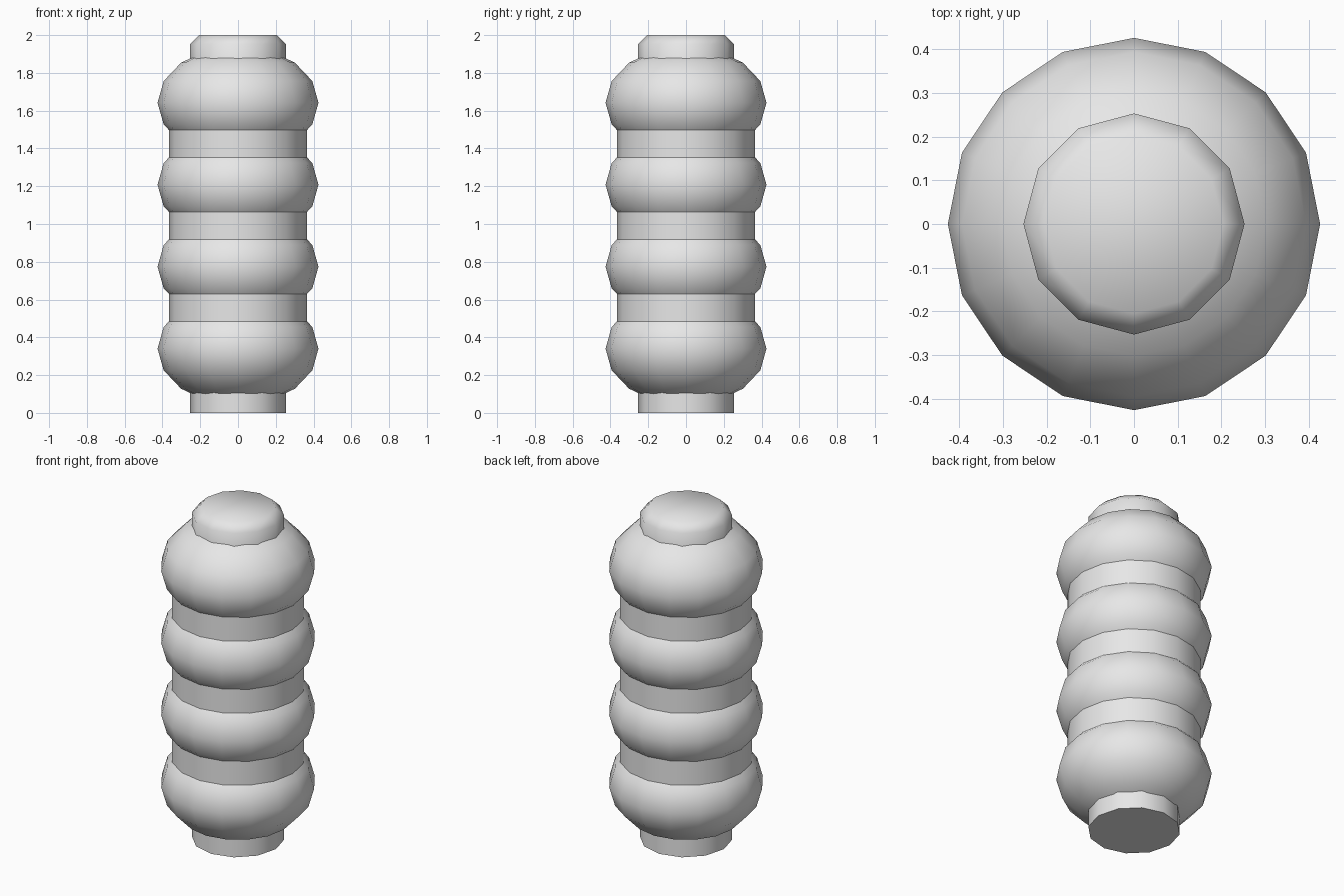
import bpy, math

cube = bpy.data.objects.get("Cube")
if cube:
    bpy.data.objects.remove(cube, do_unlink=True)

# One plain grey material
grey = bpy.data.materials.new("light_grey")
grey.use_nodes = True
colour = (0.8, 0.8, 0.8, 1.0)
grey.diffuse_color = colour
grey.node_tree.nodes["Principled BSDF"].inputs["Base Color"].default_value = colour


def finish(name):
    """Name, colour and smooth the active object, keeping hard rims sharp."""
    ob = bpy.context.object
    ob.name = name
    bpy.ops.object.transform_apply(location=False, rotation=True, scale=True)
    ob.data.materials.append(grey)
    bpy.ops.object.shade_smooth_by_angle(angle=math.radians(60))
    return ob


def cylinder(name, radius, z0, z1, sides):
    bpy.ops.mesh.primitive_cylinder_add(vertices=sides, radius=radius, depth=z1 - z0,
                                        location=(0, 0, (z0 + z1) / 2))
    return finish(name)


# Four flattened round ribs, evenly stacked
RIB_R, RIB_H = 0.426, 0.30
for i in range(4):
    bpy.ops.mesh.primitive_uv_sphere_add(segments=16, ring_count=8, radius=1,
                                         location=(0, 0, 0.34 + i * 0.434))
    bpy.context.object.scale = (RIB_R, RIB_R, RIB_H)
    finish(f"rib_{i + 1}")

# Core visible between the ribs
cylinder("core", 0.365, 0.34, 1.64, 16)

# Bottom peg
cylinder("bottom_peg", 0.253, 0.0, 0.2, 12)

# Top cap: peg and chamfered crown in one smooth mesh
SIDES = 12
profile = [(0.253, 1.80), (0.253, 1.953), (0.205, 2.0)]
verts = [(r * math.cos(math.tau * k / SIDES), r * math.sin(math.tau * k / SIDES), z)
         for r, z in profile for k in range(SIDES)]
faces = [(j * SIDES + k, j * SIDES + (k + 1) % SIDES,
          (j + 1) * SIDES + (k + 1) % SIDES, (j + 1) * SIDES + k)
         for j in range(len(profile) - 1) for k in range(SIDES)]
faces.append(tuple(range(SIDES))[::-1])
faces.append(tuple(range((len(profile) - 1) * SIDES, len(profile) * SIDES)))
mesh = bpy.data.meshes.new("top_cap")
mesh.from_pydata(verts, [], faces)
cap = bpy.data.objects.new("top_cap", mesh)
bpy.context.collection.objects.link(cap)
bpy.ops.object.select_all(action='DESELECT')
cap.select_set(True)
bpy.context.view_layer.objects.active = cap
finish("top_cap")
